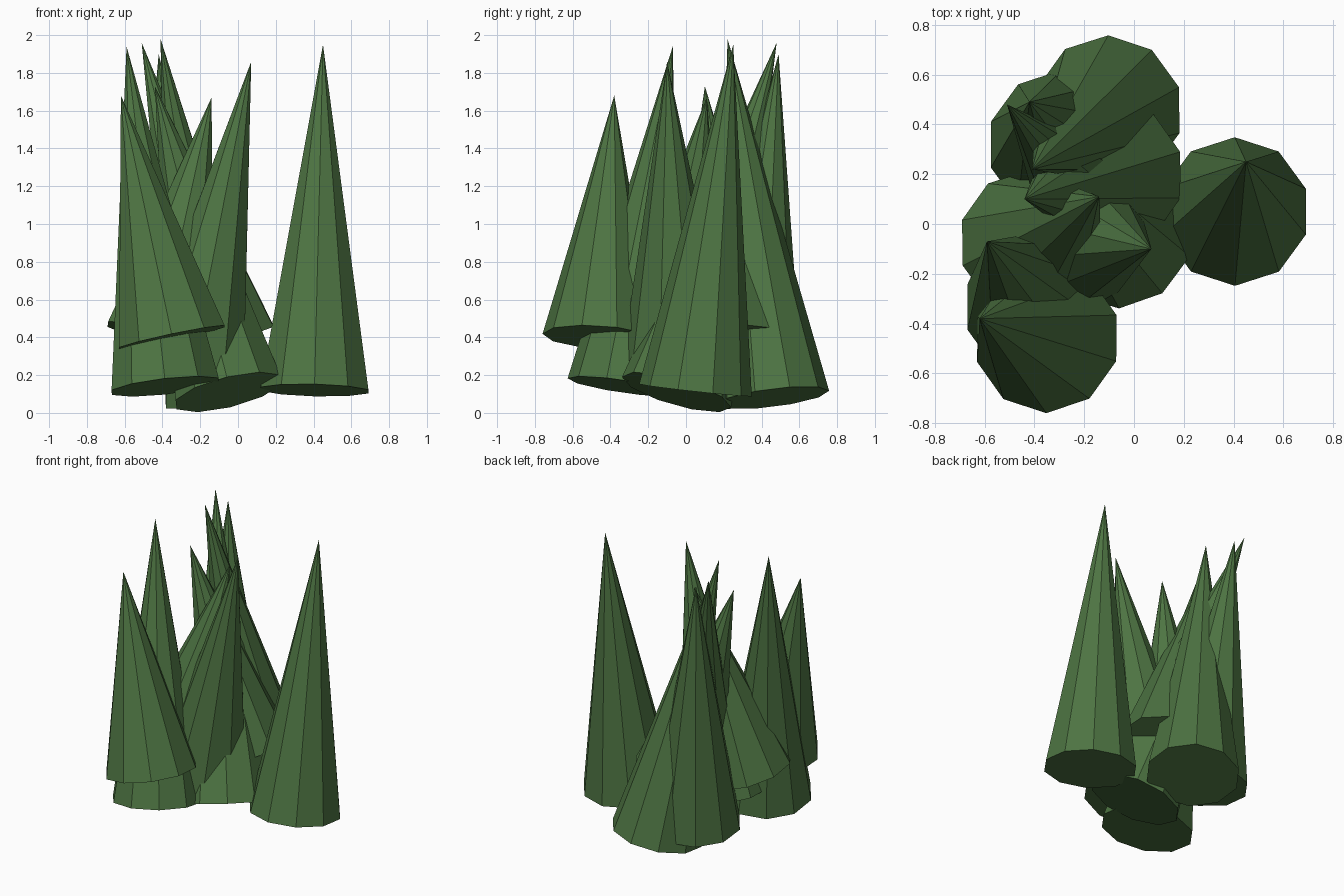
import bpy
from mathutils import Vector

if "Cube" in bpy.data.objects:
    bpy.data.objects.remove(bpy.data.objects["Cube"])

green = bpy.data.materials.new("pine_green")
green.diffuse_color = (0.075, 0.175, 0.055, 1)
green.use_nodes = True
green.node_tree.nodes["Principled BSDF"].inputs["Base Color"].default_value = green.diffuse_color

RADIUS = 0.30
SIDES = 10


def tree(name, base, tip):
    """Ten-sided leaning cone with a closed base, from base centre to tip."""
    base, tip = Vector(base), Vector(tip)
    axis = tip - base
    bpy.ops.mesh.primitive_cone_add(
        vertices=SIDES, radius1=RADIUS, radius2=0, depth=axis.length,
        end_fill_type='NGON', location=(base + tip) / 2)
    ob = bpy.context.object
    ob.name = name
    ob.rotation_mode = 'QUATERNION'
    ob.rotation_quaternion = Vector((0, 0, 1)).rotation_difference(axis)
    ob.data.materials.append(green)


# Raised short trees
tree("tree_front_raised", (-0.35, -0.46, 0.40), (-0.62, -0.38, 1.68))
tree("tree_left_raised", (-0.41, -0.08, 0.41), (-0.14, 0.11, 1.67))
tree("tree_middle_raised", (-0.09, 0.20, 0.39), (-0.44, 0.10, 1.73))

# Tall trees standing low
tree("tree_front_left", (-0.385, -0.33, 0.14), (-0.59, -0.07, 1.94))
tree("tree_centre", (-0.25, -0.05, 0.22), (0.07, -0.10, 1.86))
tree("tree_leaning", (-0.05, -0.05, 0.11), (-0.51, 0.48, 1.96))
tree("tree_back", (-0.10, 0.46, 0.08), (-0.41, 0.22, 1.98))
tree("tree_back_left", (-0.29, 0.32, 0.15), (-0.42, 0.49, 1.90))
tree("tree_right", (0.405, 0.05, 0.12), (0.45, 0.25, 1.95))
